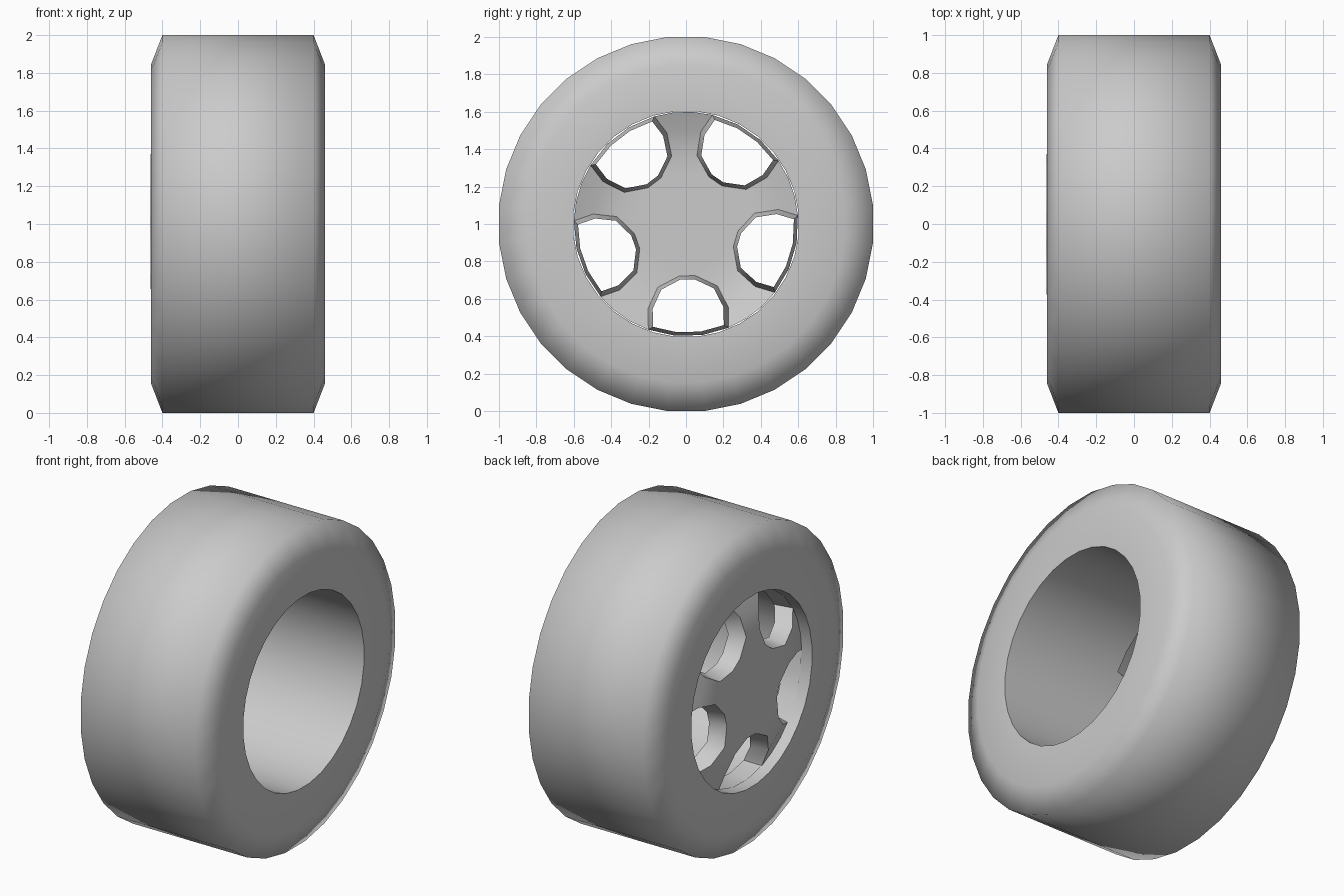
import bpy, bmesh
from math import cos, sin, pi, radians, hypot

if "Cube" in bpy.data.objects:
    bpy.data.objects.remove(bpy.data.objects["Cube"])

CENTRE_Z = 1.0


def finish(bm, name, angle):
    mesh = bpy.data.meshes.new(name)
    bm.to_mesh(mesh)
    bm.free()
    obj = bpy.data.objects.new(name, mesh)
    bpy.context.collection.objects.link(obj)
    bpy.ops.object.select_all(action='DESELECT')
    obj.select_set(True)
    bpy.context.view_layer.objects.active = obj
    bpy.ops.object.shade_smooth_by_angle(angle=radians(angle))
    return obj


# Tire: closed profile (x, radius) spun around the axle, 32 sides
SIDES = 32
profile = [(0.46, 0.605), (0.46, 0.85), (0.40, 1.005),
           (-0.40, 1.005), (-0.46, 0.85), (-0.46, 0.605)]
bm = bmesh.new()
rings = []
for i in range(SIDES):
    a = 2 * pi * (i + 0.5) / SIDES
    rings.append([bm.verts.new((x, r * cos(a), CENTRE_Z + r * sin(a))) for x, r in profile])
n = len(profile)
for i in range(SIDES):
    p, q = rings[i], rings[(i + 1) % SIDES]
    for j in range(n):
        k = (j + 1) % n
        bm.faces.new((p[j], p[k], q[k], q[j]))
bmesh.ops.recalc_face_normals(bm, faces=bm.faces)
finish(bm, "tire", 75)


# Rim: thin five-spoke dish on the -x side, window edges turned inward
def dish_x(r):
    if r <= 0.40:
        return -0.463
    return -0.463 + 0.073 * ((r - 0.40) / 0.20) ** 1.3


# Half window outline (radial, tangential), from the tire edge to the hub
half = [(0.56, 0.215), (0.45, 0.215), (0.335, 0.16), (0.277, 0.043)]
outer = [(0.6 * cos(a), 0.6 * sin(a)) for a in (radians(-7), radians(7))]
outline = outer + half + [(r, -t) for r, t in reversed(half)]
mid = (0.44, 0.0)
LIP_DEPTH, LIP_SCALE = 0.11, 0.88

bm = bmesh.new()


def point(r, t, angle, x):
    return bm.verts.new((x, r * cos(angle) - t * sin(angle),
                         CENTRE_Z + r * sin(angle) + t * cos(angle)))


windows, tips = [], []
for k in range(5):
    a = radians(-88.6 + 72 * k)
    edge = [point(r, t, a, dish_x(hypot(r, t))) for r, t in outline]
    lip = []
    for v, (r, t) in zip(edge, outline):
        r2 = mid[0] + (r - mid[0]) * LIP_SCALE
        lip.append(point(r2, t * LIP_SCALE, a, v.co.x + LIP_DEPTH))
    m = len(edge)
    for j in range(m):
        bm.faces.new((edge[j], edge[(j + 1) % m], lip[(j + 1) % m], lip[j]))
    windows.append(edge)
    tips.append([point(0.6, 0, a + radians(d), dish_x(0.6)) for d in (31, 41)])

# Spokes bridge neighbouring windows, hub closes the middle
hub_loop = []
for k in range(5):
    left = windows[k][2:6]
    right = windows[(k + 1) % 5][:5:-1]
    bm.faces.new((left[0], *tips[k], right[0], right[1], left[1]))
    for j in (1, 2):
        bm.faces.new((left[j], right[j], right[j + 1], left[j + 1]))
    hub_loop += [left[3], right[3]]
hub = bm.faces.new(hub_loop)
bmesh.ops.recalc_face_normals(bm, faces=bm.faces)
hub.normal_update()
if hub.normal.x > 0:
    bmesh.ops.reverse_faces(bm, faces=bm.faces)
finish(bm, "spoked_rim", 40)
